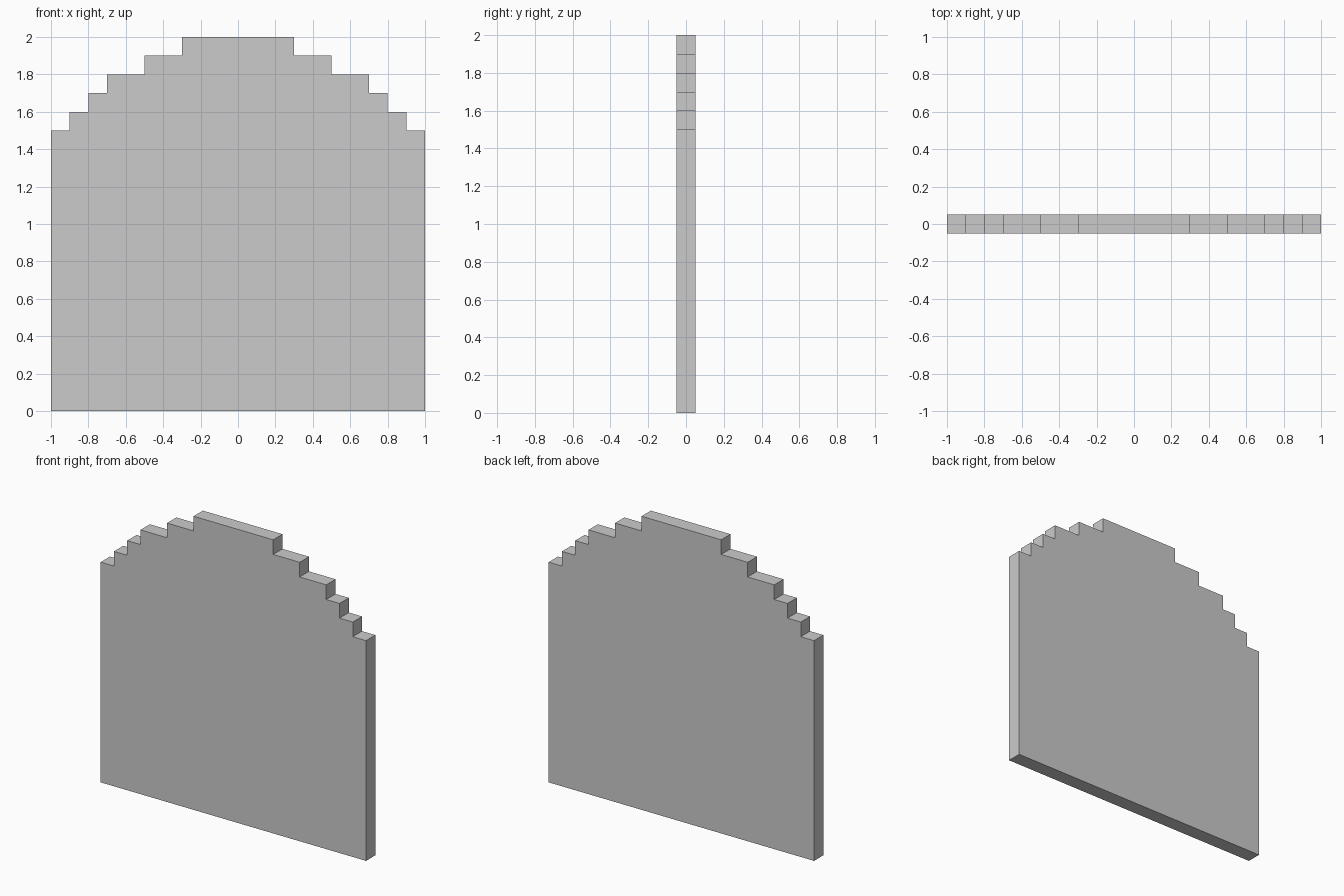
import bpy
import bmesh

if "Cube" in bpy.data.objects:
    bpy.data.objects.remove(bpy.data.objects["Cube"])

THICKNESS = 0.1

# Right half of the stepped outline: (half width, top height) of each step, bottom to top
steps = [(1.0, 1.5), (0.9, 1.6), (0.8, 1.7), (0.7, 1.8), (0.5, 1.9), (0.3, 2.0)]

right = [(1.0, 0.0)]
for i, (w, z) in enumerate(steps):
    right.append((w, z))
    if i + 1 < len(steps):
        right.append((steps[i + 1][0], z))

# Mirror the half outline to close the profile
outline = right + [(-x, z) for x, z in reversed(right)]

# Stepped slab: one profile face extruded through its thickness
bm = bmesh.new()
face = bm.faces.new([bm.verts.new((x, -THICKNESS / 2, z)) for x, z in outline])
extruded = bmesh.ops.extrude_face_region(bm, geom=[face], use_keep_orig=True)
back = [v for v in extruded["geom"] if isinstance(v, bmesh.types.BMVert)]
bmesh.ops.translate(bm, verts=back, vec=(0, THICKNESS, 0))
bmesh.ops.recalc_face_normals(bm, faces=bm.faces)

mesh = bpy.data.meshes.new("stepped_slab")
bm.to_mesh(mesh)
bm.free()
slab = bpy.data.objects.new("stepped_slab", mesh)
bpy.context.collection.objects.link(slab)
